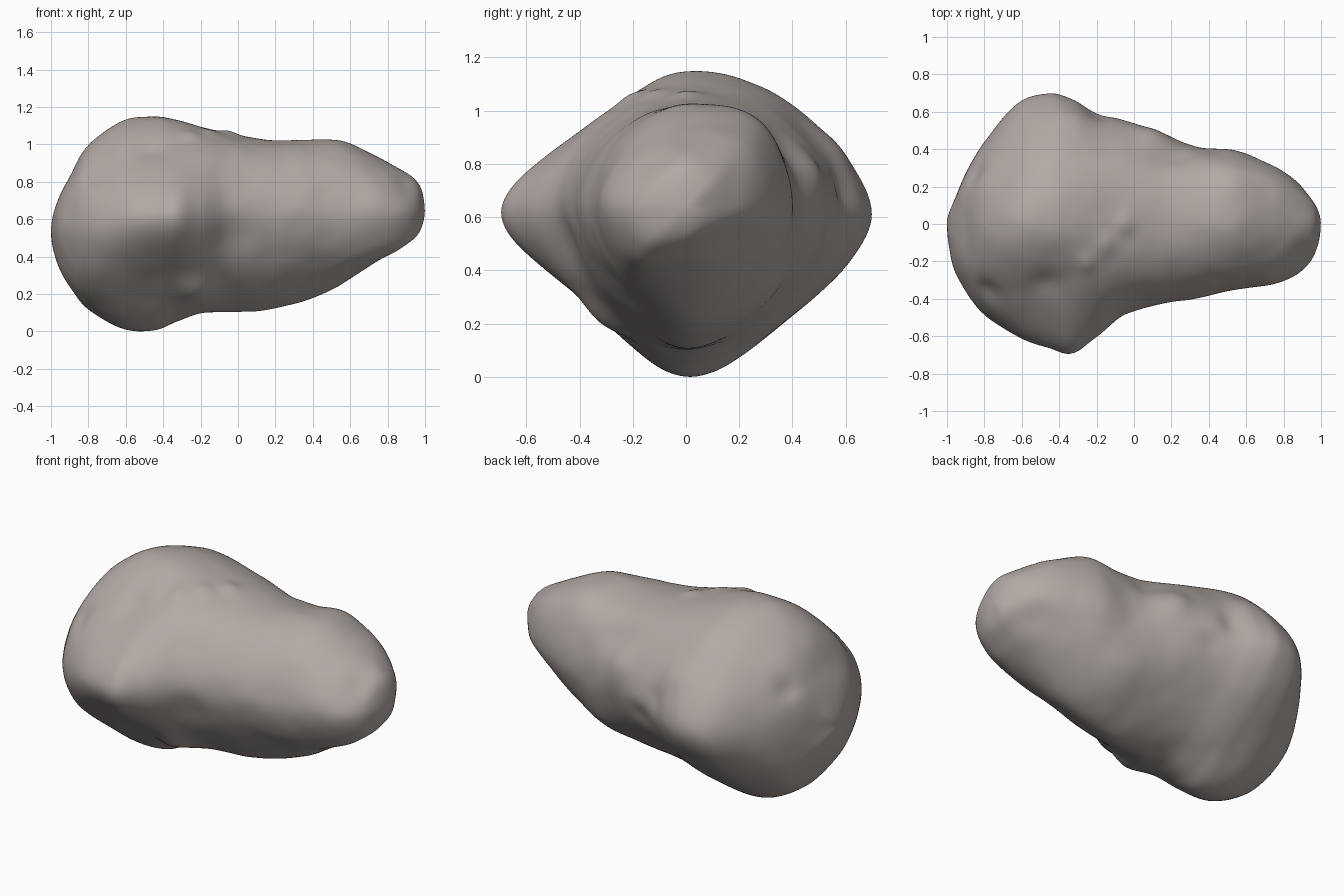
import bpy, bmesh, math
from mathutils import Vector, noise

cube = bpy.data.objects.get("Cube")
if cube:
    bpy.data.objects.remove(cube)

# Cross-sections along x: position, then radii at eight even angles from +y through +z
SECTIONS = [
    (-.97, .10, .13, .14, .18, .22, .18, .16, .13),
    (-.9, .27, .29, .28, .32, .36, .33, .31, .30),
    (-.8, .44, .42, .43, .43, .49, .44, .45, .44),
    (-.62, .65, .53, .53, .48, .605, .49, .58, .53),
    (-.45, .70, .57, .54, .485, .665, .495, .605, .55),
    (-.33, .67, .56, .515, .485, .695, .50, .565, .54),
    (-.2, .60, .53, .47, .475, .605, .505, .53, .51),
    (-.05, .56, .49, .425, .44, .49, .46, .53, .49),
    (.15, .48, .43, .39, .40, .425, .43, .525, .47),
    (.35, .41, .42, .38, .375, .395, .39, .48, .45),
    (.55, .39, .41, .38, .34, .35, .36, .39, .37),
    (.75, .305, .34, .29, .29, .32, .31, .26, .25),
    (.88, .22, .24, .22, .21, .26, .25, .17, .16),
    (.97, .09, .13, .14, .14, .16, .15, .10, .09),
]
AROUND, STEPS = 160, 14

# Surface marks: centre, radius, height (negative is a hollow)
MARKS = [
    ((-.47, -.33, .98), .08, -.02),
    ((-.77, -.36, .83), .07, -.025),
    ((-.83, .27, .8), .07, -.03),
    ((.1, .44, .76), .1, .04),
    ((-.22, -.32, .2), .1, .03),
    ((-.02, -.46, .5), .12, -.02),
    ((.52, .22, .98), .1, .015),
    ((.22, .38, .88), .1, -.02),
    ((-.32, .55, .85), .09, .02),
    ((-.2, .6, .7), .07, -.02),
    ((-.08, .55, .55), .07, -.02),
]
# Chain of small beads over the crown
for k in range(3):
    MARKS.append(((-.25 + .1 * k, -.2 + .1 * k, 1.03 + .01 * k), .05, .02))


def cubic(a, b, c, d, t):
    return b + .5 * t * (c - a + t * (2 * a - 5 * b + 4 * c - d + t * (3 * (b - c) + d - a)))


def around(radii, u):
    """Smooth closed outline through eight points, at a position u from 0 to 8."""
    i = int(u)
    points = []
    for k in range(i - 1, i + 3):
        a = math.tau * k / 8
        points.append(Vector((0, math.cos(a), math.sin(a))) * radii[k % 8])
    return cubic(*points, u - i)


def weather(p, out):
    """Shift a point along its outward direction by the marks and soft relief."""
    shift = .006 * noise.noise(p * 4) + .003 * noise.noise(p * 10)
    for centre, radius, height in MARKS:
        d = (p - Vector(centre)).length / radius
        if d < 3:
            shift += height * math.exp(-d * d)
    return p + out * shift


# Pole sections, with mirrored sections beyond them so that the ends round off
def pole(x):
    return (x,) + (0,) * 8


def mirrored(s):
    return (s[0],) + tuple(-r for r in s[1:])


rows = [mirrored(SECTIONS[0]), pole(-1), *SECTIONS, pole(1), mirrored(SECTIONS[-1])]

# Loft the body around an axis that droops at the heavy end
bm = bmesh.new()
rings = []
for i in range(1, len(rows) - 2):
    for step in range(STEPS):
        if i == 1 and step == 0:
            continue
        t = step / STEPS
        x, *radii = (cubic(*values, t) for values in zip(*rows[i - 1:i + 3]))
        axis = Vector((x, 0, .64 - .11 * ((1 - x) / 2) ** 4))
        ring = []
        for j in range(AROUND):
            a = math.tau * j / AROUND
            p = axis + around(radii, 8 * j / AROUND)
            out = Vector((.7 * x ** 5, math.cos(a), math.sin(a))).normalized()
            ring.append(bm.verts.new(weather(p, out)))
        rings.append(ring)

for first, second in zip(rings, rings[1:]):
    for j in range(AROUND):
        k = (j + 1) % AROUND
        bm.faces.new((first[j], first[k], second[k], second[j]))

# Close the two ends
for ring in (rings[0], rings[-1]):
    tip = bm.verts.new(sum((v.co for v in ring), Vector()) / AROUND)
    for j in range(AROUND):
        bm.faces.new((ring[j], ring[(j + 1) % AROUND], tip))
for _ in range(6):
    bmesh.ops.smooth_vert(bm, verts=bm.verts, factor=.5, use_axis_x=True, use_axis_y=True, use_axis_z=True)
bmesh.ops.recalc_face_normals(bm, faces=bm.faces)

# Stand on the ground
ground = min(v.co.z for v in bm.verts)
bmesh.ops.translate(bm, verts=bm.verts, vec=(0, 0, -ground))

mesh = bpy.data.meshes.new("rock_body")
bm.to_mesh(mesh)
bm.free()
rock = bpy.data.objects.new("rock_body", mesh)
bpy.context.collection.objects.link(rock)

# Dusty grey stone
stone = bpy.data.materials.new("dusty_grey_stone")
stone.use_nodes = True
colour = (.44, .395, .37, 1)
stone.diffuse_color = colour
stone.node_tree.nodes["Principled BSDF"].inputs["Base Color"].default_value = colour
mesh.materials.append(stone)

bpy.context.view_layer.objects.active = rock
rock.select_set(True)
bpy.ops.object.shade_smooth()
